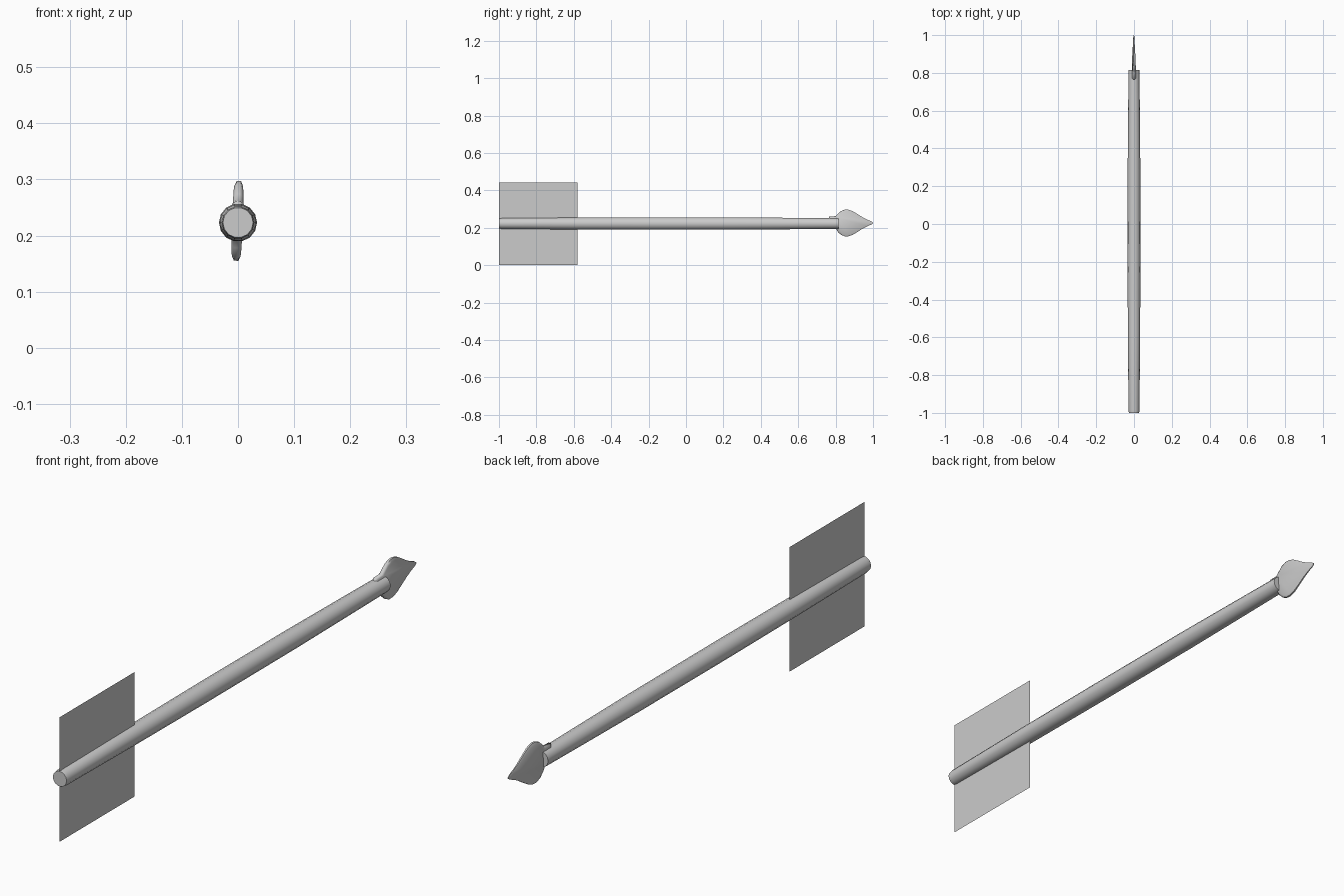
import bpy, bmesh, math
from mathutils import Matrix

if "Cube" in bpy.data.objects:
    bpy.data.objects.remove(bpy.data.objects["Cube"])

ZC = 0.223  # height of the arrow's axis


def finish(name, bm, angle=40):
    bmesh.ops.recalc_face_normals(bm, faces=bm.faces)
    mesh = bpy.data.meshes.new(name)
    bm.to_mesh(mesh)
    bm.free()
    obj = bpy.data.objects.new(name, mesh)
    bpy.context.collection.objects.link(obj)
    bpy.ops.object.select_all(action='DESELECT')
    obj.select_set(True)
    bpy.context.view_layer.objects.active = obj
    bpy.ops.object.shade_smooth_by_angle(angle=math.radians(angle))
    return obj


def loft(bm, rings):
    # bridge successive closed rings and cap both ends
    rows = [[bm.verts.new(p) for p in ring] for ring in rings]
    n = len(rows[0])
    for a, b in zip(rows, rows[1:]):
        for i in range(n):
            j = (i + 1) % n
            bm.faces.new((a[i], a[j], b[j], b[i]))
    bm.faces.new(rows[0][::-1])
    bm.faces.new(rows[-1])


# shaft: slightly swelling round rod (y, radius)
profile = [(-1.0, 0.027), (-0.985, 0.029), (-0.6, 0.0325), (-0.2, 0.034),
           (0.3, 0.0335), (0.6, 0.031), (0.815, 0.029)]
SIDES = 14
bm = bmesh.new()
loft(bm, [[(r * math.cos(2 * math.pi * i / SIDES), y,
            ZC + r * math.sin(2 * math.pi * i / SIDES)) for i in range(SIDES)]
          for y, r in profile])
finish("shaft", bm)

# fletching: one thin upright sheet through the shaft
bm = bmesh.new()
bm.faces.new([bm.verts.new(p) for p in
              ((0, -1, 0), (0, -0.58, 0), (0, -0.58, 0.442), (0, -1, 0.442))])
finish("fletching", bm)

# arrowhead: leaf outline with a tang sunk in the shaft (y, half height)
half = [(0.765, 0.035), (0.80, 0.036), (0.812, 0.048), (0.828, 0.063),
        (0.848, 0.071), (0.868, 0.071), (0.89, 0.064), (0.915, 0.049),
        (0.945, 0.030), (0.97, 0.017), (0.99, 0.009), (1.0, 0.002)]
# the lower edge meets the shaft end without a visible tang
low = [(y, -h if y > 0.805 else -0.026) for y, h in half]
outline = half + low[::-1]


def blade_ring(side, inset, edge):
    ring = []
    for y, z in outline:
        t = 0.0105 - 0.0075 * max(0, (y - 0.80) / 0.2)
        yy = 0.87 + (y - 0.87) * (1 - inset * 0.5)
        ring.append((side * t * edge, yy, z * (1 - inset)))
    return ring


bm = bmesh.new()
loft(bm, [blade_ring(-1, 0.12, 0.9), blade_ring(-1, 0, 0.45),
          blade_ring(1, 0, 0.45), blade_ring(1, 0.12, 0.9)])
head = finish("arrowhead", bm, 60)
head.data.transform(Matrix.Translation((-0.001, 0, ZC + 0.003))
                    @ Matrix.Rotation(math.radians(2), 4, 'Y'))
